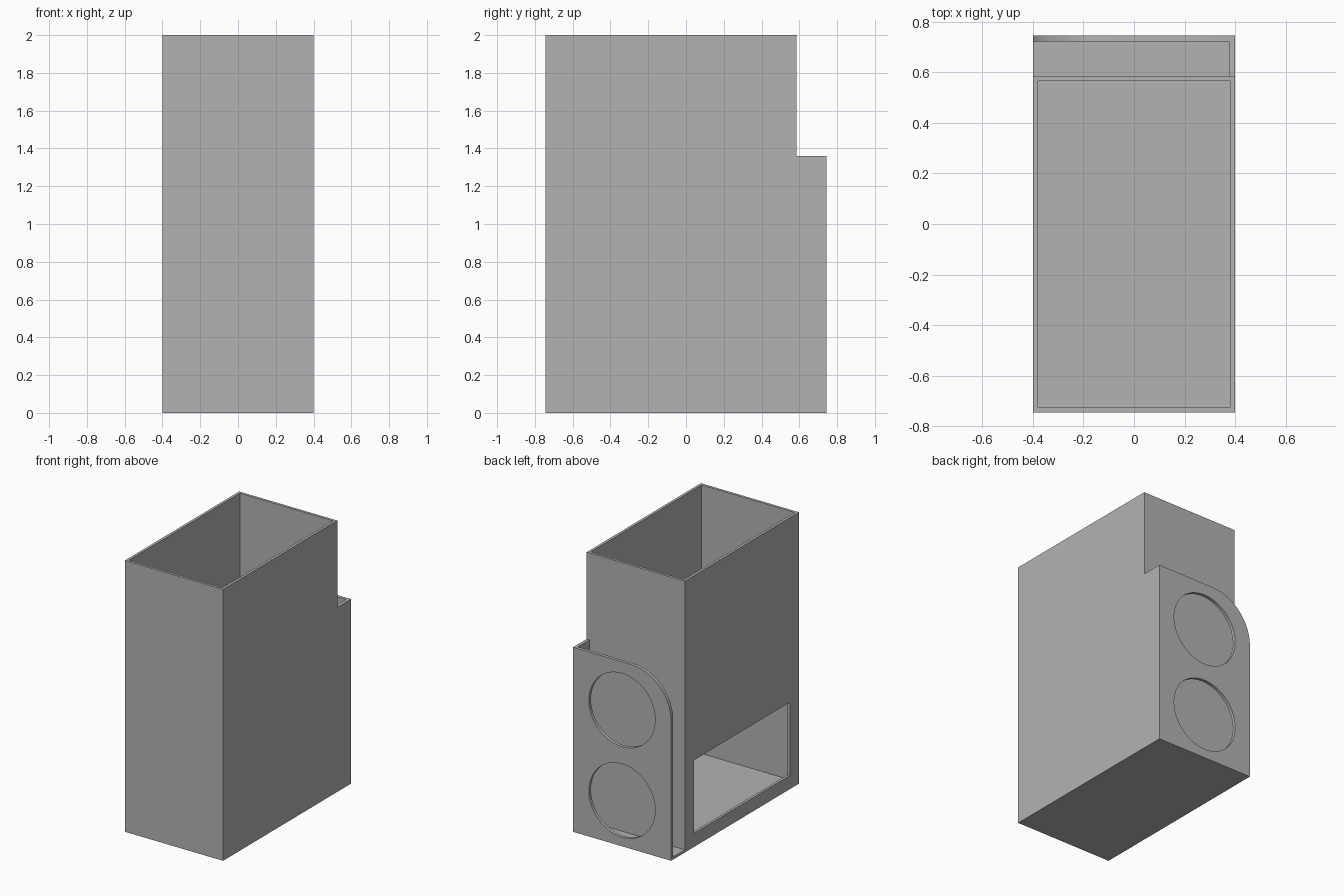
import bpy
import bmesh
from math import sin, cos, pi, radians
from mathutils import Matrix, Vector

default = bpy.data.objects.get("Cube")
if default:
    bpy.data.objects.remove(default, do_unlink=True)

grey = bpy.data.materials.new("plain grey")
grey.use_nodes = True
grey.diffuse_color = (0.45, 0.45, 0.45, 1)
grey.node_tree.nodes["Principled BSDF"].inputs["Base Color"].default_value = grey.diffuse_color

# Overall sizes
W, FRONT, BACK, REAR = 0.4, -0.745, 0.585, 0.745
HEIGHT, REAR_HEIGHT = 2.0, 1.36
WALL, REAR_WALL = 0.02, 0.024
CORNER, HOLE = 0.33, 0.27


def finish(name, bm):
    bmesh.ops.recalc_face_normals(bm, faces=bm.faces)
    mesh = bpy.data.meshes.new(name)
    bm.to_mesh(mesh)
    bm.free()
    mesh.materials.append(grey)
    ob = bpy.data.objects.new(name, mesh)
    bpy.context.collection.objects.link(ob)
    return ob


def box(name, lo, hi):
    lo, hi = Vector(lo), Vector(hi)
    bm = bmesh.new()
    size = Matrix.Diagonal((*(hi - lo), 1))
    bmesh.ops.create_cube(bm, size=1, matrix=Matrix.Translation((lo + hi) / 2) @ size)
    return finish(name, bm)


def activate(ob):
    bpy.ops.object.select_all(action='DESELECT')
    ob.select_set(True)
    bpy.context.view_layer.objects.active = ob


def cut(ob, cutter):
    mod = ob.modifiers.new("cut", 'BOOLEAN')
    mod.operation = 'DIFFERENCE'
    mod.solver = 'EXACT'
    mod.object = cutter
    activate(ob)
    bpy.ops.object.modifier_apply(modifier=mod.name)
    bpy.data.objects.remove(cutter, do_unlink=True)


# Open-topped tall bin with a window low in its right side
bin_body = box("bin_body", (-W, FRONT, 0), (W, BACK, HEIGHT))
cut(bin_body, box("cavity", (-W + WALL, FRONT + WALL, WALL), (W - WALL, BACK - WALL, HEIGHT + 0.1)))
margin = 0.105
cut(bin_body, box("window", (-W - 0.1, FRONT + margin, 0.1), (-W + 0.1, BACK - margin, 0.64)))

# Rear panel with one rounded top corner
outline = [(-W, 0), (W, 0), (W, REAR_HEIGHT)]
for i in range(25):
    a = pi / 2 * (1 + i / 24)
    outline.append((-W + CORNER + CORNER * cos(a), REAR_HEIGHT - CORNER + CORNER * sin(a)))
bm = bmesh.new()
face = bm.faces.new([bm.verts.new((x, REAR - REAR_WALL, z)) for x, z in outline])
extruded = bmesh.ops.extrude_face_region(bm, geom=[face])["geom"]
bmesh.ops.translate(bm, vec=(0, REAR_WALL, 0),
                    verts=[v for v in extruded if isinstance(v, bmesh.types.BMVert)])
rear_panel = finish("rear_panel", bm)

# Two round openings
for z in (0.337, 1.004):
    bm = bmesh.new()
    bmesh.ops.create_cone(bm, cap_ends=True, segments=64, radius1=HOLE, radius2=HOLE, depth=0.2,
                          matrix=Matrix.Translation((0, REAR, z)) @ Matrix.Rotation(pi / 2, 4, 'X'))
    cut(rear_panel, finish("opening", bm))
activate(rear_panel)
bpy.ops.object.shade_smooth_by_angle(angle=radians(30))

# Side wall and floor of the rear compartment, open on the right
box("rear_side_wall", (W - REAR_WALL, BACK, 0), (W, REAR - REAR_WALL, REAR_HEIGHT))
box("rear_floor", (-W, BACK, 0), (W - REAR_WALL, REAR - REAR_WALL, WALL))
